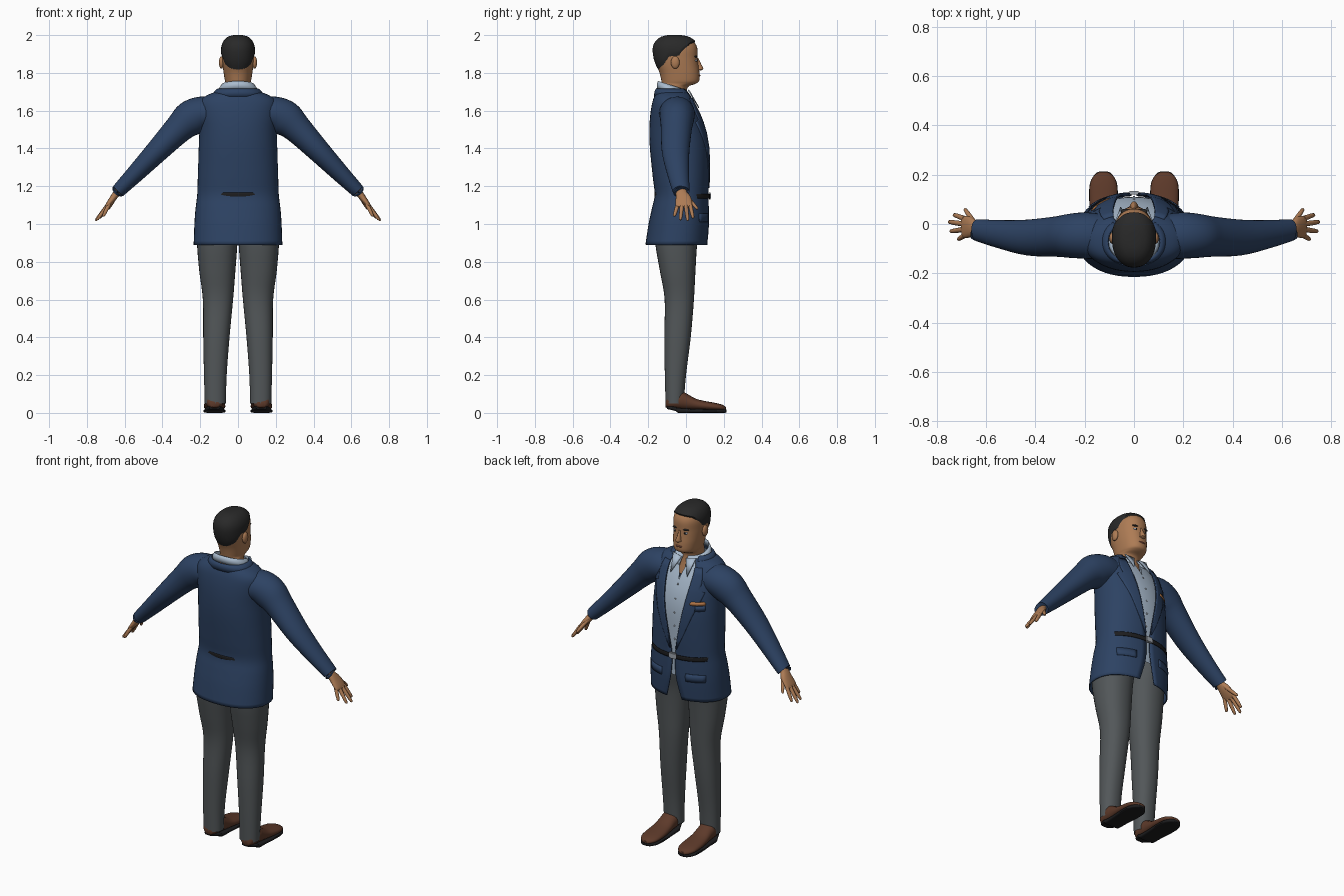
import bpy, bmesh, math
from mathutils import Vector as V

cube = bpy.data.objects.get("Cube")
if cube:
    bpy.data.objects.remove(cube)


def material(name, *rgb):
    m = bpy.data.materials.new(name)
    m.use_nodes = True
    m.diffuse_color = (*rgb, 1)
    m.node_tree.nodes["Principled BSDF"].inputs["Base Color"].default_value = (*rgb, 1)
    return m


NAVY = material("navy wool", .026, .055, .125)
GREY = material("grey trousers", .085, .095, .10)
SKIN = material("skin", .42, .20, .09)
HAIR = material("dark hair", .022, .022, .022)
BROWN = material("brown leather", .11, .042, .023)
BLACK = material("black rubber", .012, .012, .013)
SHIRT = material("pale blue cotton", .40, .50, .62)
METAL = material("buckle metal", .35, .38, .42)
LIPS = material("lips", .27, .09, .06)
ORANGE = material("orange silk", .50, .20, .07)
made = []


def finish(name, bm, mat, mirror=False, thick=0):
    bmesh.ops.remove_doubles(bm, verts=bm.verts, dist=1e-5)
    bmesh.ops.recalc_face_normals(bm, faces=bm.faces)
    mesh = bpy.data.meshes.new(name)
    bm.to_mesh(mesh)
    bm.free()
    mesh.materials.append(mat)
    ob = bpy.data.objects.new(name, mesh)
    bpy.context.collection.objects.link(ob)
    if thick:
        s = ob.modifiers.new("thickness", "SOLIDIFY")
        s.thickness, s.offset = thick, 0
    if mirror:
        ob.modifiers.new("mirror", "MIRROR").use_mirror_merge = False
    made.append(ob)
    return ob


def smooth(rows, k=4):
    """Resample rows of numbers along a Catmull-Rom curve."""
    pts = [rows[0], *rows, rows[-1]]
    out = []
    for a, b, c, d in zip(pts, pts[1:], pts[2:], pts[3:]):
        for i in range(k):
            t = i / k
            out.append(tuple(q + .5 * t * (r - p + t * (2*p - 5*q + 4*r - s + t * (3*(q - r) + s - p)))
                             for p, q, r, s in zip(a, b, c, d)))
    return out + [tuple(rows[-1])]


def spow(v, p):
    return math.copysign(abs(v) ** p, v)


def grid(bm, rows):
    vs = [[bm.verts.new(p) for p in r] for r in rows]
    for a, b in zip(vs, vs[1:]):
        for i in range(len(a) - 1):
            bm.faces.new((a[i], a[i+1], b[i+1], b[i]))
    return vs


def loft(name, rings, mat, n=32, p=.9, cap=True, tilt=0, **kw):
    """Skin rings of (centre, u, v, gap); a gap leaves the +v side open."""
    rows = []
    for c, u, v, gap in rings:
        a = math.asin(min(1, max(0, gap) / u.length) ** (1 / p))
        row = []
        for i in range(n + 1):
            t = a + (2 * math.pi - 2 * a) * i / n
            q = c + u * spow(math.sin(t), p) + v * spow(math.cos(t), p)
            q.z += tilt * (q.y - c.y)
            row.append(q)
        rows.append(row)
    bm = bmesh.new()
    vs = grid(bm, rows)
    if cap:
        bm.faces.new(vs[0])
        bm.faces.new(vs[-1])
    return finish(name, bm, mat, **kw)


def upright(rows):
    """Rows of z, half width, back y, front y, gap."""
    return [(V((0, (b + f) / 2, z)), V((w, 0, 0)), V((0, (f - b) / 2, 0)), g) for z, w, b, f, g in rows]


def lengthwise(rows, x):
    """Rows of y, half width, bottom z, top z."""
    return [(V((x, y, (b + t) / 2)), V((w, 0, 0)), V((0, 0, (t - b) / 2)), 0) for y, w, b, t in rows]


def limb(rows):
    """Rows of x, y, z, radius across, radius along y."""
    rings = []
    for i, (x, y, z, ra, ry) in enumerate(rows):
        t = (V(rows[min(i + 1, len(rows) - 1)][:3]) - V(rows[max(i - 1, 0)][:3])).normalized()
        side = t.cross(V((0, 1, 0))).normalized()
        rings.append((V((x, y, z)), side * ra, side.cross(t).normalized() * ry, 0))
    return rings


def blob(name, centre, size, mat, mirror=False):
    bm = bmesh.new()
    bmesh.ops.create_uvsphere(bm, u_segments=16, v_segments=10, radius=1)
    for v in bm.verts:
        v.co = V(centre) + V(a * b for a, b in zip(v.co, size))
    return finish(name, bm, mat, mirror)


def at(rows, z):
    """Interpolate profile rows at a height."""
    for a, b in zip(rows, rows[1:]):
        if a[0] <= z <= b[0]:
            t = (z - a[0]) / max(b[0] - a[0], 1e-6)
            return [p + (q - p) * t for p, q in zip(a, b)]
    return rows[-1] if z > rows[-1][0] else rows[0]


# Jacket body, open at the front
coat = smooth([(.89, .232, -.212, .112, .05), (1.0, .228, -.195, .119, .022), (1.08, .222, -.178, .118, .012),
               (1.155, .213, -.163, .116, .012), (1.25, .21, -.173, .12, .026), (1.4, .205, -.188, .121, .055),
               (1.5, .202, -.191, .106, .072), (1.58, .207, -.186, .078, .082), (1.64, .203, -.176, .048, .085),
               (1.675, .17, -.165, .03, .08), (1.7, .11, -.153, .015, .065)])
loft("jacket_body", upright(coat), NAVY, n=48, cap=False, thick=.006)
loft("jacket_collar", upright([(1.675, .135, -.166, .03, .085), (1.7, .122, -.163, .02, .08),
                               (1.715, .105, -.156, .01, .075)]), NAVY, cap=False, thick=.008)


def coat_y(x, z):
    _, w, b, f, _ = at(coat, z)
    s = min(1, abs(x) / w) ** (1 / .9)
    return (b + f) / 2 + (f - b) / 2 * math.sqrt(1 - s * s) ** .9


def front_patch(name, rows, mat, lift=.004, thick=.007, mirror=False):
    """Plate lying on the jacket front; rows of z, x start, x end."""
    bm = bmesh.new()
    grid(bm, [[V((x, coat_y(x, z) + lift, z)) for x in (a + (b - a) * i / 6 for i in range(7))]
              for z, a, b in rows])
    finish(name, bm, mat, mirror, thick)


# Lapels, pockets and pocket square
lapel = []
for z, w in [(1.19, .008), (1.25, .025), (1.32, .042), (1.4, .058), (1.48, .075), (1.54, .085),
             (1.55, .055), (1.59, .058), (1.63, .05), (1.665, .04)]:
    g = at(coat, z)[4]
    lapel.append((z, g, g + w))
front_patch("lapels", lapel, NAVY, mirror=True)
front_patch("pocket_flaps", [(1.01, .08, .18), (1.03, .078, .182), (1.055, .078, .182)], NAVY, mirror=True)
front_patch("breast_pocket", [(1.435, -.17, -.125), (1.465, -.17, -.125)], NAVY)
front_patch("pocket_square", [(1.468, -.168, -.1), (1.478, -.172, -.096), (1.488, -.165, -.105)], ORANGE, lift=.006)

# Shirt, collar and buttons
shirt = smooth([(1.02, .19, -.15, .1, 0), (1.155, .195, -.148, .105, 0), (1.25, .195, -.16, .108, 0),
                (1.4, .19, -.172, .11, 0), (1.5, .187, -.172, .096, 0), (1.58, .185, -.168, .069, 0),
                (1.64, .165, -.16, .04, .014), (1.68, .12, -.15, .02, .03), (1.705, .09, -.14, 0, .035)])
loft("shirt", upright(shirt), SHIRT, n=40, cap=False)
loft("shirt_collar", upright([(1.685, .106, -.152, .035, .02), (1.71, .1, -.151, .02, .018),
                              (1.732, .086, -.146, .0, .015)]), SHIRT, cap=False, tilt=-.33, thick=.006)
bm = bmesh.new()
bm.faces.new([bm.verts.new(c) for c in ((.015, .02, 1.70), (.075, .012, 1.71), (.055, .068, 1.615))])
finish("collar_points", bm, SHIRT, True, .006)
for i in range(5):
    z = 1.24 + .08 * i
    blob(f"shirt_button_{i + 1}", (0, at(shirt, z)[3], z), (.005, .004, .005), METAL)

# Belt and buckle
loft("belt", upright([(z, .208, -.165, .126, 0) for z in (1.138, 1.146, 1.154, 1.162)]), BLACK,
     n=48, cap=False, tilt=-.03, thick=.004)
bm = bmesh.new()
bmesh.ops.create_cube(bm, size=1)
for v in bm.verts:
    v.co = V((v.co.x * .045, v.co.y * .014 + .126, v.co.z * .036 + 1.148))
bmesh.ops.bevel(bm, geom=bm.edges[:], offset=.004, segments=2, affect="EDGES")
finish("belt_buckle", bm, METAL)

# Sleeves
loft("sleeves", limb(smooth([(.1, -.055, 1.58, .085, .09), (.19, -.047, 1.585, .09, .094),
                             (.255, -.048, 1.556, .094, .09), (.315, -.051, 1.503, .077, .082),
                             (.43, -.055, 1.384, .061, .073), (.54, -.042, 1.27, .048, .058),
                             (.625, -.027, 1.184, .038, .046), (.634, -.026, 1.175, .036, .044)])),
     NAVY, p=1, mirror=True)

# Hands
loft("palms", limb(smooth([(.61, -.027, 1.195, .02, .03), (.64, -.025, 1.165, .019, .03),
                           (.665, -.014, 1.132, .017, .042), (.69, -.012, 1.1, .012, .044),
                           (.698, -.012, 1.09, .006, .036)])), SKIN, n=20, mirror=True)
fingers = {"index_fingers": ((.688, .022, 1.102), (.733, .038, 1.03)),
           "middle_fingers": ((.692, 0, 1.098), (.754, .009, 1.017)),
           "ring_fingers": ((.69, -.022, 1.098), (.747, -.03, 1.021)),
           "little_fingers": ((.682, -.043, 1.105), (.714, -.063, 1.04)),
           "thumbs": ((.645, .0, 1.15), (.688, .062, 1.078))}
for name, (a, b) in fingers.items():
    rows = [(*V(a).lerp(V(b), t), r, r) for t, r in ((0, .011), (.35, .0105), (.7, .0095), (.93, .0075), (1, .003))]
    loft(name, limb(rows), SKIN, n=10, p=1, mirror=True)

# Trouser legs: z, inner x, outer x, back y, front y
legs = smooth([(.05, .064, .176, -.108, -.012), (.2, .06, .18, -.112, 0), (.4, .045, .184, -.115, .025),
               (.6, .026, .186, -.113, .042), (.75, .014, .205, -.138, .05), (.9, .003, .217, -.163, .06),
               (1.0, 0, .212, -.16, .08), (1.12, 0, .2, -.145, .095)])
loft("trouser_legs", [(V(((a + b) / 2, (c + d) / 2, z)), V(((b - a) / 2, 0, 0)), V((0, (d - c) / 2, 0)), 0)
                      for z, a, b, c, d in legs], GREY, cap=False, mirror=True)

# Shoes
loft("shoe_uppers", lengthwise(smooth([(-.108, .02, .03, .06), (-.09, .042, .022, .1), (-.03, .05, .018, .115),
                                       (0, .05, .016, .104), (.05, .053, .015, .076), (.1, .057, .013, .063),
                                       (.16, .055, .012, .052), (.195, .04, .012, .042), (.212, .016, .014, .03)]),
                               .124), BROWN, n=24, mirror=True)
loft("shoe_soles", lengthwise(smooth([(-.1, .028, .02, .04), (-.055, .048, .01, .032), (-.04, .051, 0, .026),
                                      (.03, .053, 0, .022), (.1, .058, 0, .02), (.165, .055, 0, .02),
                                      (.203, .034, 0, .02), (.214, .014, .003, .018)]), .124),
     BLACK, n=24, p=.5, mirror=True)

# Head and neck
head = smooth([(1.6, .07, -.13, .03, 0), (1.68, .064, -.128, .008, 0), (1.725, .064, -.128, .01, 0),
               (1.742, .064, -.128, .05, 0), (1.758, .069, -.13, .07, 0), (1.8, .076, -.14, .071, 0),
               (1.84, .081, -.156, .066, 0), (1.88, .084, -.168, .062, 0), (1.93, .084, -.171, .06, 0),
               (1.965, .071, -.155, .042, 0), (1.987, .047, -.125, .008, 0), (1.995, .018, -.09, -.03, 0)])
loft("head", upright(head), SKIN, n=40)

# Hair cap with a shaped hairline, by facing (-1 back, 1 front)
hairline = [(-1, 1.812), (-.6, 1.84), (-.25, 1.885), (.1, 1.885), (.3, 1.92), (.7, 1.952), (1, 1.96)]
rows = []
for j in range(15):
    row = []
    for i in range(49):
        t = 2 * math.pi * i / 48
        z0 = at(hairline, math.cos(t))[1]
        z = z0 + (1.995 - z0) * (1 - (1 - j / 14) ** 1.6)
        _, w, b, f, _ = at(head, z)
        grow = .005 if j else -.002
        row.append(V(((w + grow) * spow(math.sin(t), .9),
                      (b + f) / 2 + ((f - b) / 2 + grow) * spow(math.cos(t), .9), z + grow)))
    rows.append(row)
bm = bmesh.new()
bm.faces.new(grid(bm, rows)[-1])
finish("hair", bm, HAIR)

# Face details
loft("nose", upright([(1.812, .008, .05, .08, 0), (1.818, .017, .05, .09, 0), (1.826, .015, .05, .092, 0),
                      (1.845, .01, .045, .081, 0), (1.878, .007, .04, .066, 0)]), SKIN, n=16, p=1)
blob("ears", (.088, -.057, 1.855), (.013, .023, .033), SKIN, True)
blob("eyes", (.032, .05, 1.866), (.014, .009, .007), SHIRT, True)
blob("irises", (.032, .056, 1.866), (.005, .005, .006), BLACK, True)
blob("eyebrows", (.033, .051, 1.886), (.02, .011, .005), HAIR, True)
blob("mouth", (0, .067, 1.786), (.022, .009, .006), LIPS)

# Smooth shading with sharp edges kept
for ob in bpy.context.selected_objects:
    ob.select_set(False)
for ob in made:
    ob.select_set(True)
bpy.context.view_layer.objects.active = made[0]
bpy.ops.object.shade_smooth_by_angle(angle=math.radians(45))
